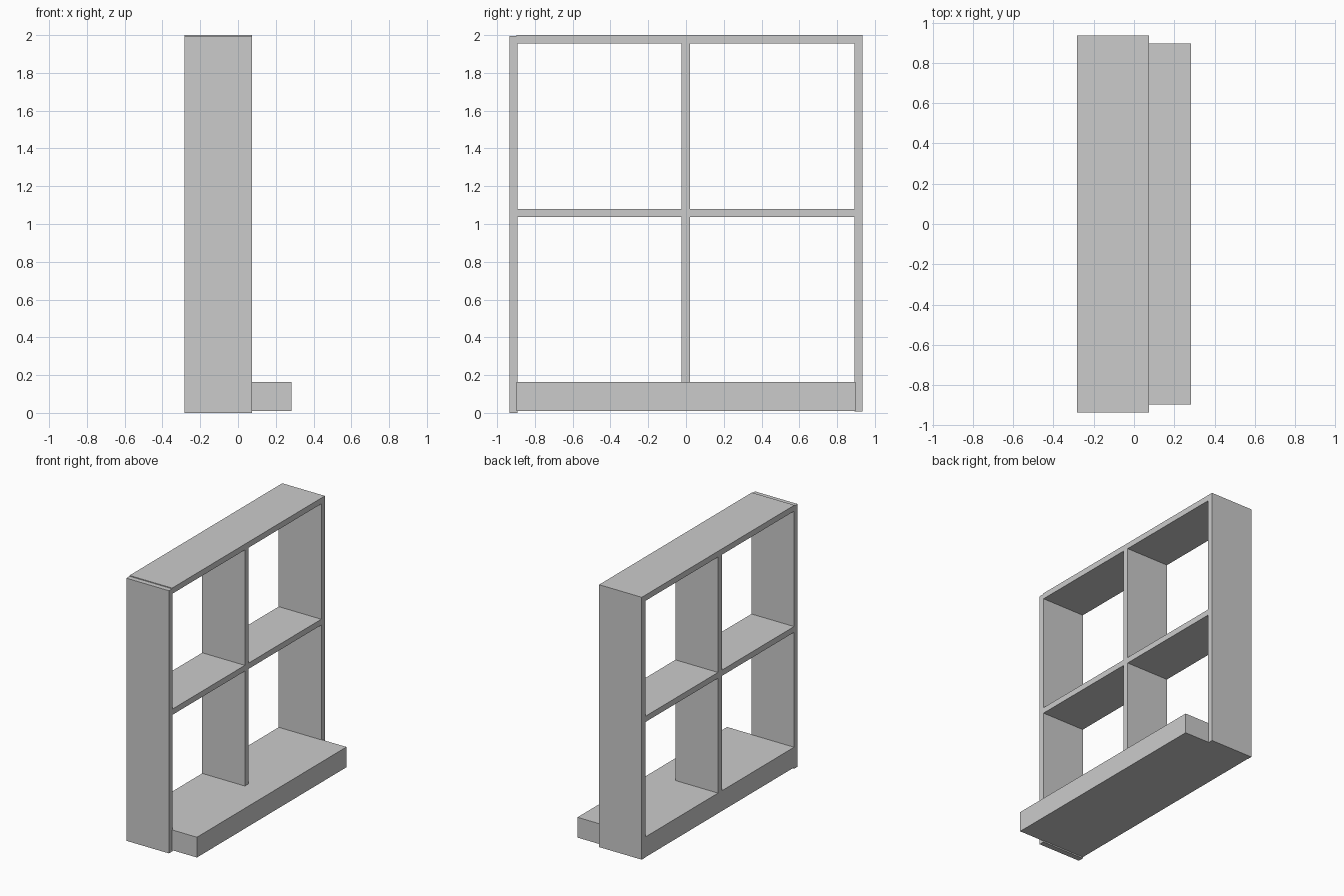
import bpy

if "Cube" in bpy.data.objects:
    bpy.data.objects.remove(bpy.data.objects["Cube"])


def box(name, x, y, z):
    """Add a box spanning the given (min, max) ranges."""
    bpy.ops.mesh.primitive_cube_add(
        size=1, location=[(a + b) / 2 for a, b in (x, y, z)])
    ob = bpy.context.object
    ob.name = name
    ob.scale = [b - a for a, b in (x, y, z)]
    bpy.ops.object.transform_apply(location=False, rotation=False, scale=True)
    return ob


DEPTH = (-0.283, 0.075)   # shared depth of all the frame boards
INNER = 0.892             # inner face of the side panels

# Upright side panels, the left one set slightly lower
box("left_side_panel", DEPTH, (-0.935, -INNER), (0.0, 1.994))
box("right_side_panel", DEPTH, (INNER, 0.935), (0.008, 2.0))

# Horizontal boards
box("top_board", DEPTH, (-0.897, INNER), (1.956, 2.0))
for name, y0, y1 in (("left_shelf", -INNER, -0.025), ("right_shelf", 0.02, INNER)):
    box(name, DEPTH, (y0, y1), (1.036, 1.08))

# Central divider
box("center_divider", DEPTH, (-0.025, 0.02), (0.164, 1.956))

# Thick base plinth projecting out of the open side
box("base_plinth", (DEPTH[0], 0.283), (-0.897, 0.897), (0.01, 0.164))
